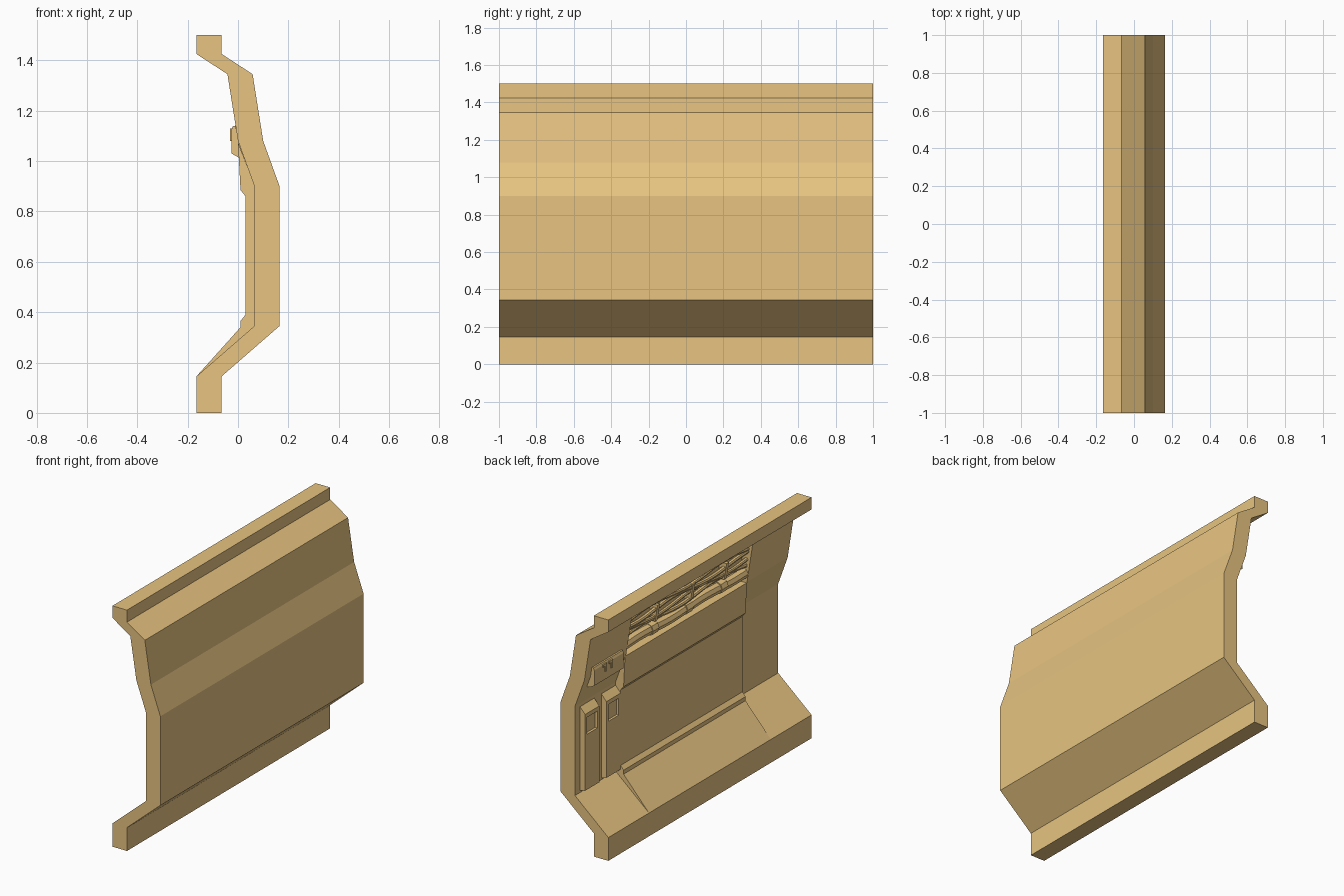
import bpy, bmesh, math

if "Cube" in bpy.data.objects:
    bpy.data.objects.remove(bpy.data.objects["Cube"])

mat = bpy.data.materials.new("ochre")
mat.diffuse_color = (0.8, 0.55, 0.22, 1)
mat.use_nodes = True
mat.node_tree.nodes["Principled BSDF"].inputs["Base Color"].default_value = mat.diffuse_color


def prism(name, pts, y0, y1):
    """Extrude an (x, z) profile along y."""
    bm = bmesh.new()
    face = bm.faces.new([bm.verts.new((x, y0, z)) for x, z in pts])
    new = bmesh.ops.extrude_face_region(bm, geom=[face])["geom"]
    bmesh.ops.translate(bm, vec=(0, y1 - y0, 0),
                        verts=[v for v in new if isinstance(v, bmesh.types.BMVert)])
    bmesh.ops.recalc_face_normals(bm, faces=bm.faces)
    me = bpy.data.meshes.new(name)
    bm.to_mesh(me)
    bm.free()
    ob = bpy.data.objects.new(name, me)
    bpy.context.collection.objects.link(ob)
    me.materials.append(mat)
    return ob


def box(name, x0, x1, y0, y1, z0, z1):
    return prism(name, [(x0, z0), (x1, z0), (x1, z1), (x0, z1)], y0, y1)


def activate(ob):
    bpy.ops.object.select_all(action="DESELECT")
    ob.select_set(True)
    bpy.context.view_layer.objects.active = ob


def cut(ob, cutter):
    mod = ob.modifiers.new("cut", "BOOLEAN")
    mod.object = cutter
    mod.operation = "DIFFERENCE"
    mod.solver = "EXACT"
    activate(ob)
    bpy.ops.object.modifier_apply(modifier="cut")
    bpy.data.objects.remove(cutter)


def tube(name, pts, radius):
    """Smooth round cable through the given points."""
    cu = bpy.data.curves.new(name, "CURVE")
    cu.dimensions = "3D"
    cu.bevel_depth = radius
    cu.bevel_resolution = 2
    cu.resolution_u = 4
    cu.use_fill_caps = True
    sp = cu.splines.new("BEZIER")
    sp.bezier_points.add(len(pts) - 1)
    for bp, p in zip(sp.bezier_points, pts):
        bp.co = p
        bp.handle_left_type = bp.handle_right_type = "AUTO"
    cu.materials.append(mat)
    ob = bpy.data.objects.new(name, cu)
    bpy.context.collection.objects.link(ob)
    activate(ob)
    bpy.ops.object.convert(target="MESH")
    bpy.ops.object.shade_smooth_by_angle(angle=math.radians(40))


# Main wall: folded profile of constant thickness
inner = [(-0.165, 0), (-0.165, 0.145), (0.065, 0.345), (0.065, 0.9), (0, 1.08),
         (-0.042, 1.345), (-0.165, 1.425), (-0.165, 1.5)]
outer = [(x + 0.1, z) for x, z in reversed(inner)]
wall = prism("wall", inner + outer, -1, 1)

# Cable recess in the upper inner face
cut(wall, prism("recess_cutter", [(-0.1, 1.075), (0.058, 1.075), (0.02, 1.325), (-0.1, 1.325)],
                -0.6, 0.59))

# Raised central panel with sloped foot
prism("central_panel", [(-0.165, 0.145), (0.01, 0.34), (0.01, 0.365), (0.03, 0.39), (0.03, 0.86),
                        (0.01, 0.885), (0.0, 1.075), (0.066, 0.9), (0.066, 0.345)], -0.6, 0.6)

# Two upright wall boxes with a recessed window near the top
for i, y in enumerate((0.88, 0.67)):
    b = prism(f"upright_box_{i + 1}", [(0.07, 0.355), (0.03, 0.365), (0.03, 0.84), (0.07, 0.885)],
              y - 0.07, y + 0.07)
    cut(b, box("window_cutter", 0.0, 0.045, y - 0.05, y + 0.05, 0.71, 0.815))

# Control box with two hooks
prism("control_box", [(0.03, 1.01), (0, 1.015), (-0.026, 1.03), (-0.026, 1.125), (-0.02, 1.14),
                      (0.0, 1.14)], 0.65, 0.94)
for y in (0.77, 0.83):
    box("hook_stem", -0.032, -0.02, y - 0.008, y + 0.008, 1.08, 1.13)
    box("hook_tip", -0.032, -0.02, y - 0.008, y + 0.03, 1.115, 1.13)

# Large conduit with collars
tube("conduit", [(0.026, 0.6 - 0.15 * i, 1.135 + 0.006 * math.sin(i * 1.5)) for i in range(9)], 0.034)
for y in (0.31, -0.03, -0.37):
    tube("conduit_collar", [(0.026, y + 0.03, 1.137), (0.026, y - 0.03, 1.137)], 0.039)

# Thin wavy cables above it
for k, (z, x, r) in enumerate([(1.195, 0.012, 0.014), (1.225, 0.005, 0.012),
                               (1.26, 0.0, 0.014), (1.295, -0.005, 0.012)]):
    tube(f"cable_{k + 1}", [(x, 0.6 - 0.15 * i, z + 0.014 * math.sin(i * 1.3 + k * 1.9))
                            for i in range(9)], r)

# Clips holding the cables
for y in (0.3, -0.05, -0.38):
    prism("cable_clip", [(0.045, 1.185), (-0.005, 1.185), (-0.022, 1.29), (0.03, 1.29)],
          y - 0.012, y + 0.012)
